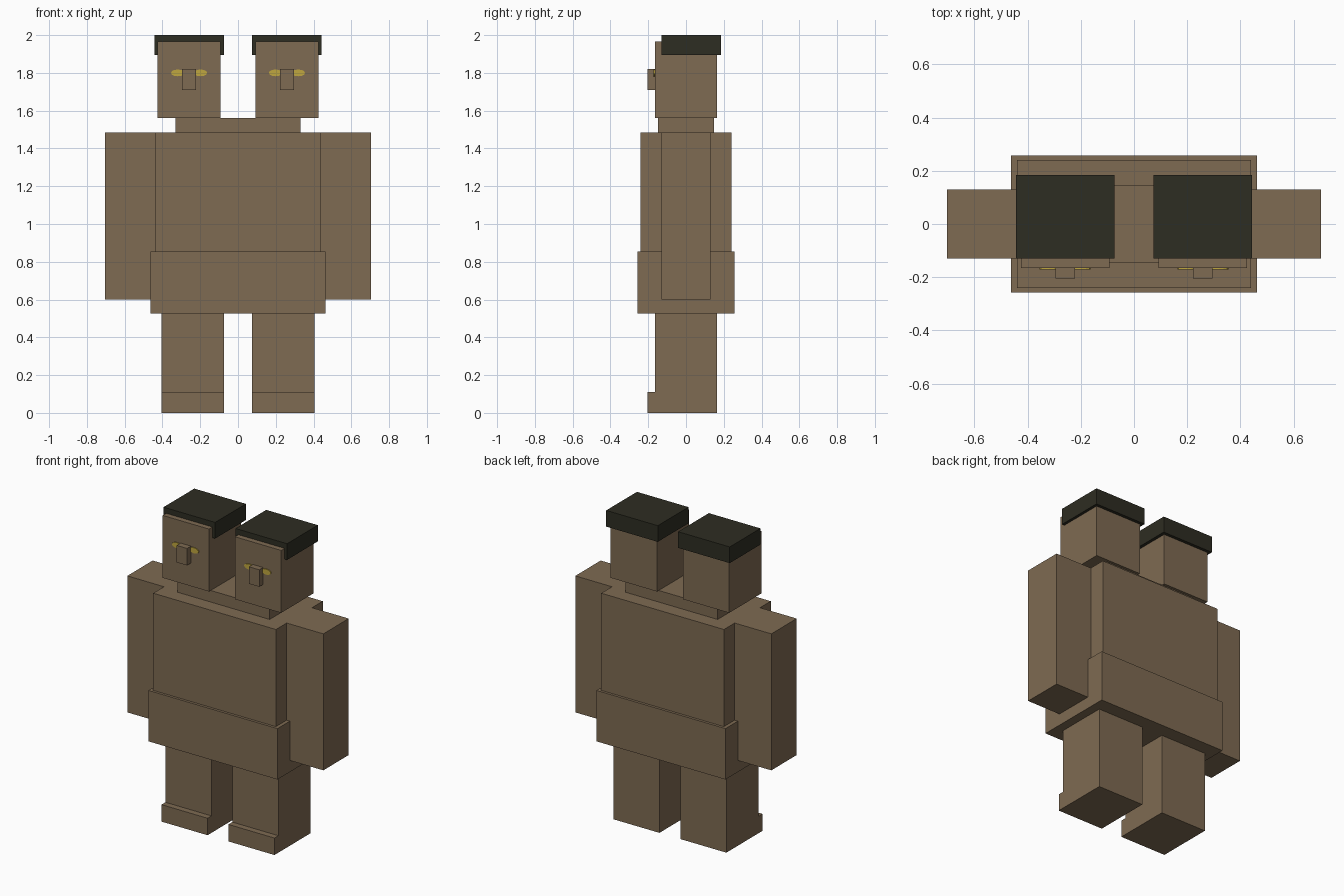
import bpy
import math
from mathutils import Matrix

cube = bpy.data.objects.get("Cube")
if cube:
    bpy.data.objects.remove(cube, do_unlink=True)


def material(name, rgb):
    m = bpy.data.materials.new(name)
    m.use_nodes = True
    color = (*rgb, 1)
    m.diffuse_color = color
    m.node_tree.nodes["Principled BSDF"].inputs["Base Color"].default_value = color
    return m


SKIN = material("brown skin", (0.21, 0.145, 0.085))
HAIR = material("dark hair", (0.027, 0.026, 0.016))
EYES = material("yellow eyes", (0.53, 0.39, 0.05))


def box(name, x, y, z, mat=SKIN):
    """Box from its (min, max) range on each axis."""
    mid = [(a + b) / 2 for a, b in (x, y, z)]
    size = [abs(b - a) for a, b in (x, y, z)]
    bpy.ops.mesh.primitive_cube_add(size=1, location=mid)
    ob = bpy.context.object
    ob.name = name
    ob.data.transform(Matrix.Diagonal((*size, 1)))
    ob.data.materials.append(mat)


def eye(name, x):
    """Thin oval plate on the face."""
    bpy.ops.mesh.primitive_cylinder_add(
        vertices=12, radius=1, depth=1, location=(x, -0.167, 1.80),
        rotation=(math.pi / 2, 0, 0))
    ob = bpy.context.object
    ob.name = name
    ob.data.transform(Matrix.Diagonal((0.036, 0.018, 0.008, 1)))
    ob.data.materials.append(EYES)


# Trunk
box("pelvis", (-0.463, 0.463), (-0.257, 0.257), (0.525, 0.855))
box("torso", (-0.44, 0.44), (-0.24, 0.24), (0.855, 1.485))
box("neck", (-0.33, 0.33), (-0.147, 0.147), (1.485, 1.56))

# Limbs and the two heads, one set per side
for side, s in (("left", 1), ("right", -1)):
    def span(a, b):
        return (s * a, s * b)

    box(side + "_arm", span(0.44, 0.703), (-0.13, 0.13), (0.6, 1.485))
    box(side + "_leg", span(0.075, 0.405), (-0.165, 0.165), (0, 0.525))
    box(side + "_toe", span(0.075, 0.405), (-0.205, -0.165), (0, 0.11))
    box(side + "_head", span(0.093, 0.425), (-0.165, 0.165), (1.56, 1.965))
    box(side + "_hair", span(0.073, 0.443), (-0.13, 0.185), (1.895, 2.0), HAIR)
    box(side + "_nose", span(0.222, 0.296), (-0.205, -0.165), (1.71, 1.82))
    eye(side + "_head_inner_eye", s * 0.199)
    eye(side + "_head_outer_eye", s * 0.319)
